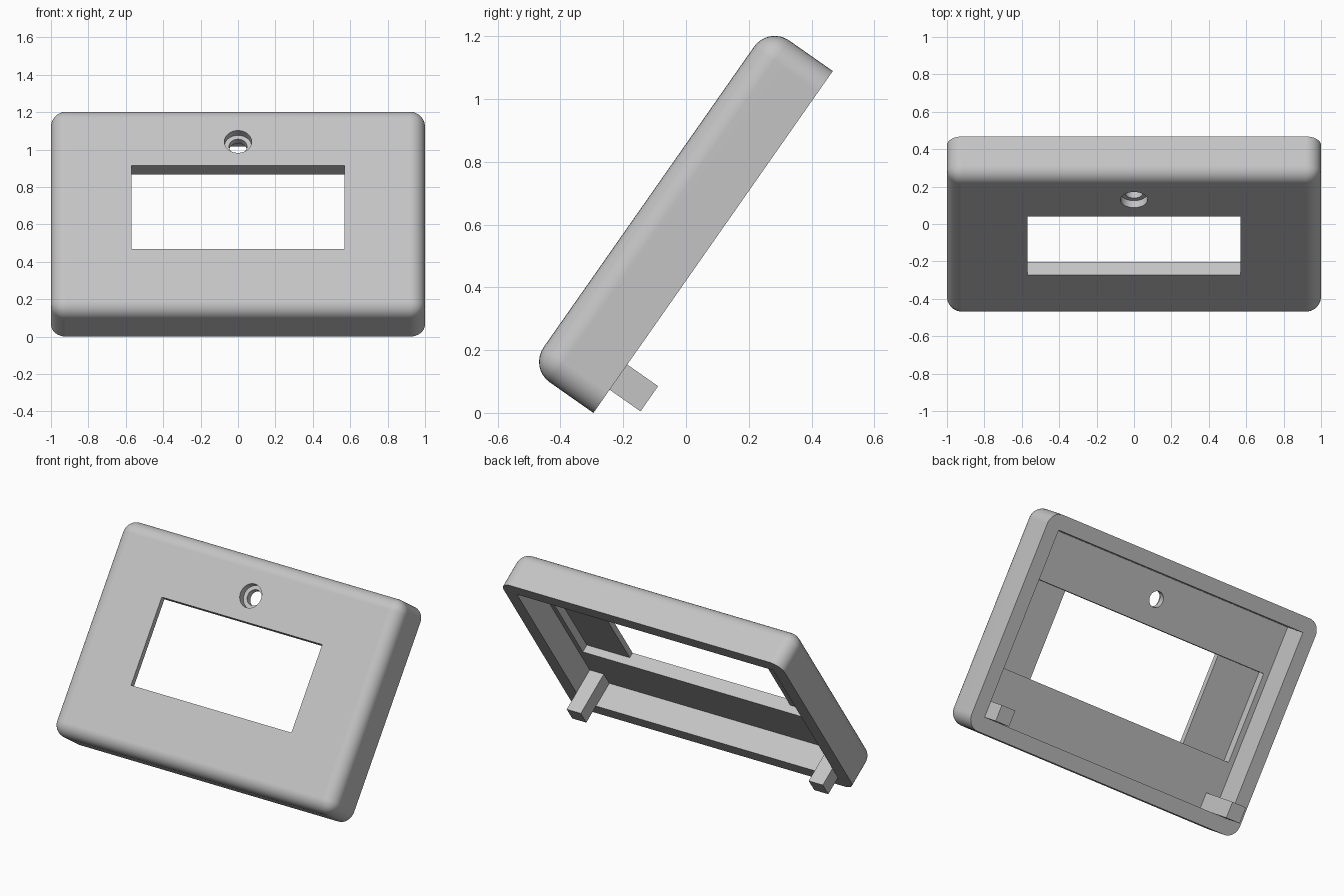
import bpy, bmesh, math
from mathutils import Matrix, Vector

cube = bpy.data.objects.get("Cube")
if cube:
    bpy.data.objects.remove(cube, do_unlink=True)

# Sizes in the panel's own frame: x across, v up the slope, w out of the front
HEIGHT, DEPTH, ROUND = 1.33, 0.25, 0.08
WALL_X, WALL_V = 0.91, 0.09
FLOOR = 0.165                      # inner side of the front plate
TILT = Matrix.Translation((0, -0.295, 0)) @ Matrix.Rotation(math.radians(55), 4, 'X')

grey = bpy.data.materials.new("light grey plastic")
grey.use_nodes = True
grey.diffuse_color = (0.55, 0.55, 0.55, 1)
grey.node_tree.nodes["Principled BSDF"].inputs["Base Color"].default_value = grey.diffuse_color


def add_object(name, bm):
    mesh = bpy.data.meshes.new(name)
    bm.to_mesh(mesh)
    bm.free()
    mesh.materials.append(grey)
    obj = bpy.data.objects.new(name, mesh)
    obj.matrix_world = TILT
    bpy.context.collection.objects.link(obj)
    return obj


def box_mesh(low, high):
    low, high = Vector(low), Vector(high)
    bm = bmesh.new()
    bmesh.ops.create_cube(bm, size=1, matrix=Matrix.Translation((low + high) / 2)
                          @ Matrix.Diagonal((high - low).to_4d()))
    return bm


def cylinder_mesh(radius, v, low, high):
    bm = bmesh.new()
    bmesh.ops.create_cone(bm, cap_ends=True, segments=48, radius1=radius, radius2=radius,
                          depth=high - low, matrix=Matrix.Translation((0, v, (low + high) / 2)))
    return bm


def cut(obj, bm):
    cutter = add_object("cutter", bm)
    cutter.hide_render = True
    mod = obj.modifiers.new("cut", 'BOOLEAN')
    mod.operation, mod.solver, mod.object = 'DIFFERENCE', 'EXACT', cutter
    bpy.context.view_layer.objects.active = obj
    bpy.ops.object.modifier_apply(modifier=mod.name)
    bpy.data.objects.remove(cutter, do_unlink=True)


# Housing: box rounded everywhere but around its open back
bm = box_mesh((-1, 0, 0), (1, HEIGHT, DEPTH))
edges = [e for e in bm.edges if any(v.co.z > 0.01 for v in e.verts)]
bmesh.ops.bevel(bm, geom=edges, offset=ROUND, segments=8, profile=0.5, affect='EDGES')
housing = add_object("housing", bm)

# Hollow back, display recess and window
cut(housing, box_mesh((-WALL_X, WALL_V, -0.1), (WALL_X, HEIGHT - WALL_V, FLOOR)))
cut(housing, box_mesh((-0.875, 0.397, 0.1), (0.875, 0.942, 0.215)))
cut(housing, box_mesh((-0.57, 0.397, 0.1), (0.57, 0.942, 0.4)))

# Stepped button hole
cut(housing, cylinder_mesh(0.073, 1.097, 0.205, 0.4))
cut(housing, cylinder_mesh(0.048, 1.097, 0.05, 0.4))

# Smooth rounded edges, crisp cut edges
bpy.ops.object.select_all(action='DESELECT')
housing.select_set(True)
bpy.context.view_layer.objects.active = housing
bpy.ops.object.shade_smooth_by_angle(angle=math.radians(30))
normals = housing.modifiers.new("even normals", 'WEIGHTED_NORMAL')
normals.keep_sharp = True

# Square pegs in the lower inner corners
for name, side in (("left_peg", 1), ("right_peg", -1)):
    inner, outer = side * (WALL_X - 0.1), side * WALL_X
    add_object(name, box_mesh((min(inner, outer), WALL_V, -0.12),
                              (max(inner, outer), WALL_V + 0.098, FLOOR)))
